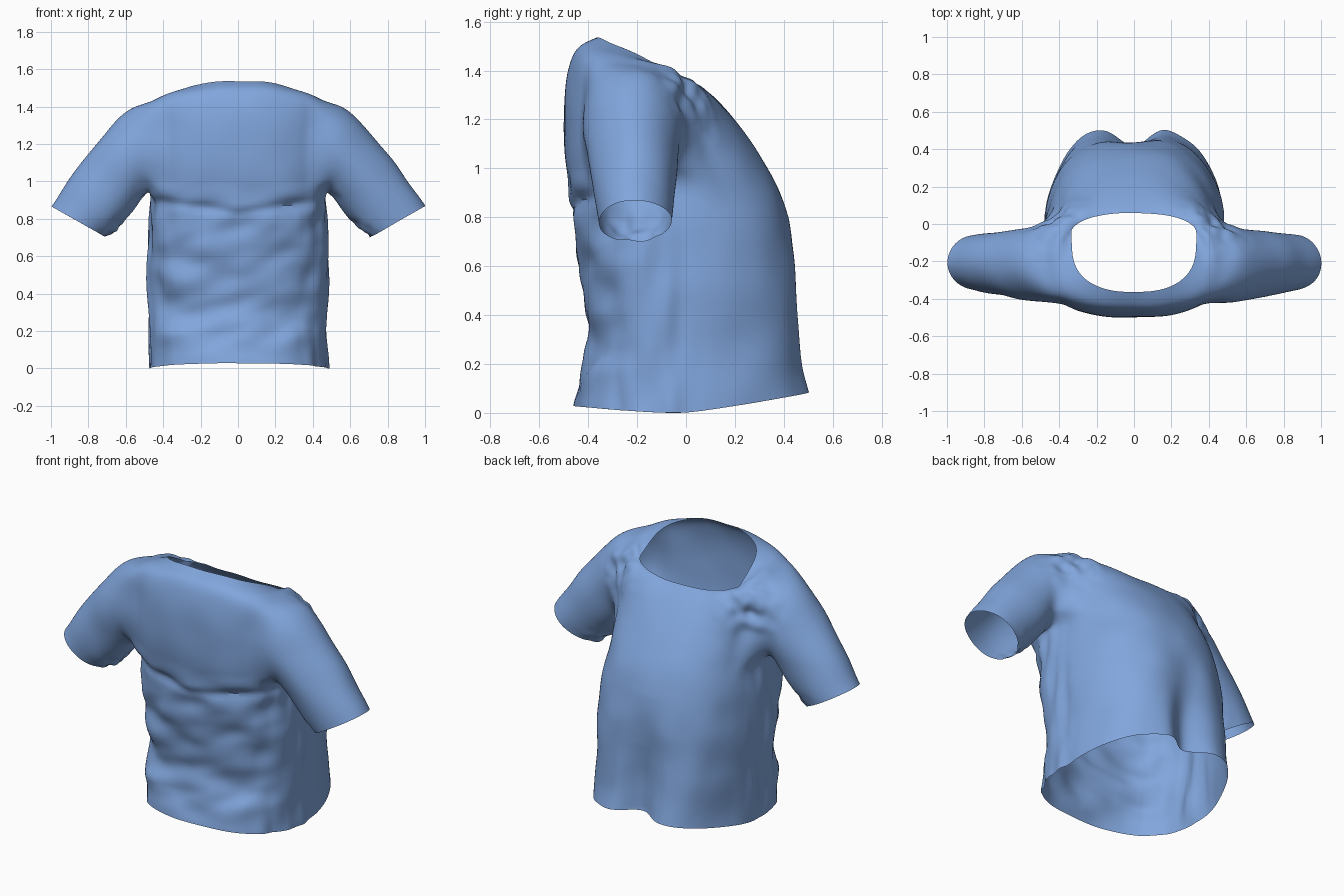
import bpy, bmesh, math
from mathutils import Vector, noise

if "Cube" in bpy.data.objects:
    bpy.data.objects.remove(bpy.data.objects["Cube"])

N = 40                      # columns around the torso
LOW, HIGH = 6, 10           # armhole rows
C0, C1 = -4, 3              # armhole columns

# Torso rings: z front, z side, z back, y front, y back, half width, y of widest point,
# back roundness
ROWS = [
    (.03, .00, .09, -.46, .54, .48, -.02, .95),
    (.15, .13, .20, -.44, .51, .475, -.02, .95),
    (.28, .28, .33, -.385, .49, .475, -.02, .95),
    (.45, .45, .48, -.41, .475, .48, -.03, .92),
    (.62, .60, .63, -.45, .463, .485, -.05, .9),
    (.78, .78, .78, -.46, .43, .475, -.10, .85),
    (.92, .95, .92, -.475, .38, .46, -.18, .8),
    (1.08, 1.04, 1.04, -.505, .315, .455, -.20, .78),
    (1.22, 1.14, 1.13, -.505, .25, .46, -.21, .78),
    (1.34, 1.29, 1.21, -.495, .195, .47, -.21, .78),
    (1.43, 1.425, 1.27, -.475, .145, .47, -.21, .78),
    (1.505, 1.455, 1.31, -.45, .10, .41, -.15, .78),
    (1.54, 1.385, 1.335, -.365, .06, .335, -.05, 1.0),
]
# Sleeve rings: top x, top z, bottom x, bottom z, half depth
SLEEVE = [
    (.57, 1.41, .487, .95, .20),
    (.68, 1.30, .535, .88, .19),
    (.79, 1.165, .585, .81, .178),
    (.90, 1.015, .64, .75, .165),
    (1.0, .87, .70, .70, .15),
]


def clamp(v):
    return max(0.0, min(1.0, v))


def power(v, p):
    return math.copysign(abs(v) ** p, v)


def torso_point(r, c):
    zf, zs, zb, yf, yb, hw, yc, p = ROWS[r]
    a = 2 * math.pi * c / N
    s = math.sin(a)
    neck = r == len(ROWS) - 1
    rise = 1.1
    if s > 0:
        half, z_end = yb - yc, zb
    else:
        half, z_end, p = yc - yf, zf, (.62 if r > 5 else .7)
        rise = .55 if neck else 1.0
    return (hw * power(math.cos(a), .85), yc + half * power(s, p),
            zs + (z_end - zs) * abs(s) ** rise)


def column(c, side):
    return c % N if side > 0 else (N // 2 - c) % N


bm = bmesh.new()
grid = [[bm.verts.new(torso_point(r, c)) for c in range(N)] for r in range(len(ROWS))]

# Torso, leaving the armholes open
holes = [{(r, column(c, s)) for r in range(LOW, HIGH + 1) for c in range(C0, C1 + 1)}
         for s in (1, -1)]
for r in range(len(ROWS) - 1):
    for c in range(N):
        d = (c + 1) % N
        quad = [(r, c), (r, d), (r + 1, d), (r + 1, c)]
        if not any(all(q in h for q in quad) for h in holes):
            bm.faces.new([grid[i][j] for i, j in quad])

# Sleeves grown out of the armhole edges
for side in (1, -1):
    path = [(LOW, c) for c in range(C0, C1 + 1)]
    path += [(r, C1) for r in range(LOW + 1, HIGH + 1)]
    path += [(HIGH, c) for c in range(C1 - 1, C0 - 1, -1)]
    path += [(r, C0) for r in range(HIGH - 1, LOW, -1)]
    prev = [grid[r][column(c, side)] for r, c in path]
    n = len(prev)
    for i, (tx, tz, bx, bz, hy) in enumerate(SLEEVE):
        ring = []
        for k in range(n):
            t = 2 * math.pi * (k - (C1 - C0) / 2) / n
            u = -math.cos(t)
            ring.append(bm.verts.new((side * ((tx + bx) / 2 + u * (tx - bx) / 2),
                                      -.218 + .003 * i + hy * math.sin(t),
                                      (tz + bz) / 2 + u * (tz - bz) / 2)))
        for k in range(n):
            m = (k + 1) % n
            bm.faces.new([prev[k], prev[m], ring[m], ring[k]])
        prev = ring

bmesh.ops.delete(bm, geom=[v for v in bm.verts if not v.link_faces], context='VERTS')
bmesh.ops.recalc_face_normals(bm, faces=bm.faces[:])
bm.normal_update()
if min(bm.faces, key=lambda f: f.calc_center_median().y).normal.y > 0:
    bmesh.ops.reverse_faces(bm, faces=bm.faces[:])
mesh = bpy.data.meshes.new("shirt")
bm.to_mesh(mesh)
bm.free()
shirt = bpy.data.objects.new("shirt", mesh)
bpy.context.collection.objects.link(shirt)

# Smooth the cloth surface
sub = shirt.modifiers.new("smooth_cloth", 'SUBSURF')
sub.levels = sub.render_levels = 3
bpy.context.view_layer.update()
fine = bpy.data.meshes.new_from_object(
    shirt.evaluated_get(bpy.context.evaluated_depsgraph_get()))
shirt.modifiers.clear()
shirt.data = fine


def fold_depth(p):
    x, y, z = p
    ax = abs(x)
    body = clamp((.56 - ax) / .06)
    # irregular creases across the flat panel
    w = clamp((-.15 - y) / .2) * clamp((1.0 - z) / .12) * clamp((z - .04) / .15) * body
    d = .022 * w * noise.noise(Vector((x * 2.4, y * 2, z * 6 + x * 1.5)))
    d += .018 * w * noise.noise(Vector((x * 5, y * 5, z * 10 - x * 2)))
    # sagging crease between the armpits
    d -= .012 * w * math.exp(-((z - .9 - .15 * (ax - .45)) / .025) ** 2)
    # upright crumples down the sides
    w = clamp((ax - .33) / .1) * clamp((.1 - y) / .15) * clamp((1.0 - z) / .1) * body
    d += .025 * w * noise.noise(Vector((x * 6, y * 11, z * 3.5)))
    # hanging folds under the rounded panel
    w = clamp(y / .2) * clamp((.85 - z) / .5)
    d += .015 * w * noise.noise(Vector((x * 6 + z, 3.3, z * 1.2)))
    # bunched cloth at the shoulder seams
    r = (Vector((ax, y, z)) - Vector((.42, -.02, 1.28))).length
    d += .035 * math.exp(-(r / .13) ** 2) * noise.noise(p * 14)
    # ruffled underside of the cuffs
    r = (Vector((ax, y, z)) - Vector((.69, -.2, .72))).length
    d += .03 * math.exp(-(r / .1) ** 2) * noise.noise(p * 16)
    return d + .008 * noise.noise(p * 5)


moves = [v.normal * fold_depth(v.co) for v in fine.vertices]
for v, m in zip(fine.vertices, moves):
    v.co += m
    # central pleat widening towards the hem
    if v.co.y > .2:
        x, z = v.co.x, v.co.z
        v.co.y -= (.04 * clamp((.8 - z) / .3) * math.exp(-(x / .14) ** 2)
                   + .08 * clamp((.5 - z) / .4) * math.exp(-(x / .11) ** 2))

# Rest on the ground
low = min(v.co.z for v in fine.vertices)
for v in fine.vertices:
    v.co.z -= low

mat = bpy.data.materials.new("light blue cloth")
mat.diffuse_color = (.22, .38, .72, 1)
mat.use_nodes = True
mat.node_tree.nodes["Principled BSDF"].inputs["Base Color"].default_value = mat.diffuse_color
fine.materials.clear()
fine.materials.append(mat)
bpy.context.view_layer.objects.active = shirt
shirt.select_set(True)
bpy.ops.object.shade_smooth_by_angle(angle=math.radians(40))
